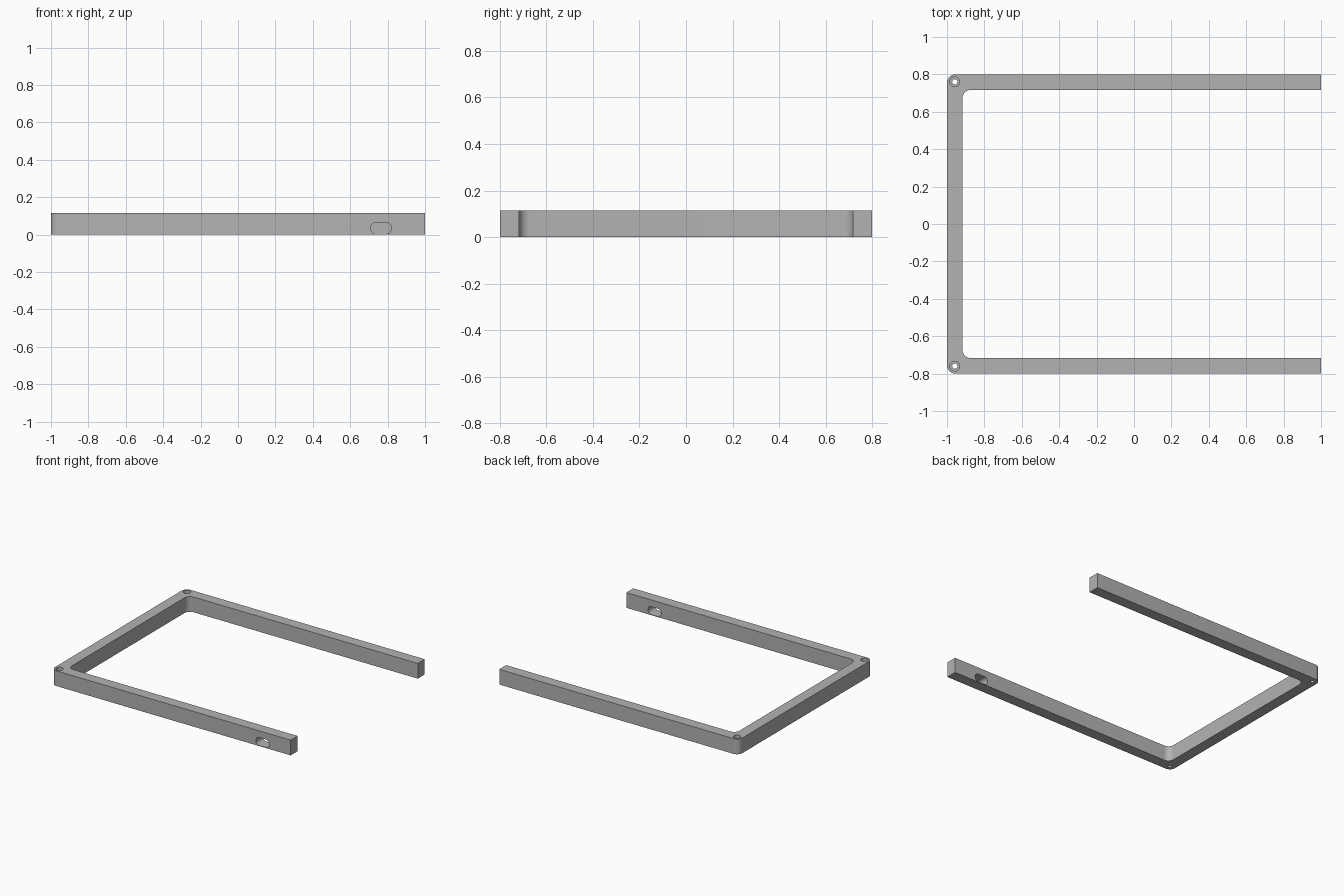
import bpy, bmesh
from math import cos, sin, pi
from mathutils import Matrix, Vector

if "Cube" in bpy.data.objects:
    bpy.data.objects.remove(bpy.data.objects["Cube"], do_unlink=True)

HEIGHT = 0.115
HALF_Y = 0.8
INNER_X, INNER_Y = -0.917, 0.717
CORNER = 0.045

grey = bpy.data.materials.new("plain grey")
grey.use_nodes = True
COLOUR = (0.45, 0.45, 0.45, 1)
grey.diffuse_color = COLOUR
grey.node_tree.nodes["Principled BSDF"].inputs["Base Color"].default_value = COLOUR


def arc(cx, cy, r, start, sweep=pi / 2, steps=10):
    """Points along a circular arc."""
    angles = [start + sweep * i / steps for i in range(steps + 1)]
    return [(cx + r * cos(a), cy + r * sin(a)) for a in angles]


def prism(name, outline, depth, matrix=Matrix()):
    """Extrude a flat outline upward, then place it with a matrix."""
    bm = bmesh.new()
    face = bm.faces.new([bm.verts.new((x, y, 0)) for x, y in outline])
    ext = bmesh.ops.extrude_face_region(bm, geom=[face])
    verts = [v for v in ext["geom"] if isinstance(v, bmesh.types.BMVert)]
    bmesh.ops.translate(bm, verts=verts, vec=Vector((0, 0, depth)))
    bmesh.ops.transform(bm, matrix=matrix, verts=bm.verts)
    bmesh.ops.recalc_face_normals(bm, faces=bm.faces)
    mesh = bpy.data.meshes.new(name)
    bm.to_mesh(mesh)
    bm.free()
    obj = bpy.data.objects.new(name, mesh)
    bpy.context.collection.objects.link(obj)
    mesh.materials.append(grey)
    return obj


def cut(target, cutter):
    """Subtract a cutter from the target and discard it."""
    cutter.hide_render = True
    mod = target.modifiers.new("cut", "BOOLEAN")
    mod.operation = "DIFFERENCE"
    mod.solver = "EXACT"
    mod.object = cutter
    bpy.context.view_layer.objects.active = target
    bpy.ops.object.modifier_apply(modifier=mod.name)
    bpy.data.objects.remove(cutter, do_unlink=True)


# U-shaped frame with rounded outer and inner corners
outer_x, outer_y = -1 + CORNER, HALF_Y - CORNER
fillet_x, fillet_y = INNER_X + CORNER, INNER_Y - CORNER
outline = [(1, HALF_Y)]
outline += arc(outer_x, outer_y, CORNER, pi / 2)
outline += arc(outer_x, -outer_y, CORNER, pi)
outline += [(1, -HALF_Y), (1, -INNER_Y)]
outline += arc(fillet_x, -fillet_y, CORNER, -pi / 2, -pi / 2)
outline += arc(fillet_x, fillet_y, CORNER, pi, -pi / 2)
outline += [(1, INNER_Y)]
frame = prism("u_frame", outline, HEIGHT)

# Counterbored screw holes in both corners
for side in (-1, 1):
    for radius, bottom in ((0.014, -0.05), (0.026, 0.06)):
        circle = arc(-0.958, side * 0.76, radius, 0, 2 * pi, 32)[:-1]
        cut(frame, prism("hole_cutter", circle, 0.2, Matrix.Translation((0, 0, bottom))))

# Rounded cable slot through the front arm
slot = []
for i, (sx, sz) in enumerate(((1, 1), (-1, 1), (-1, -1), (1, -1))):
    slot += arc(0.765 + sx * 0.027, 0.034 + sz * 0.002, 0.028, i * pi / 2)
stand = Matrix.Translation((0, -0.65, 0)) @ Matrix.Rotation(pi / 2, 4, "X")
cut(frame, prism("slot_cutter", slot, 0.25, stand))

# Smooth rounded corners, crisp edges
bpy.ops.object.select_all(action="DESELECT")
frame.select_set(True)
bpy.context.view_layer.objects.active = frame
bpy.ops.object.shade_smooth_by_angle(angle=pi / 6)
